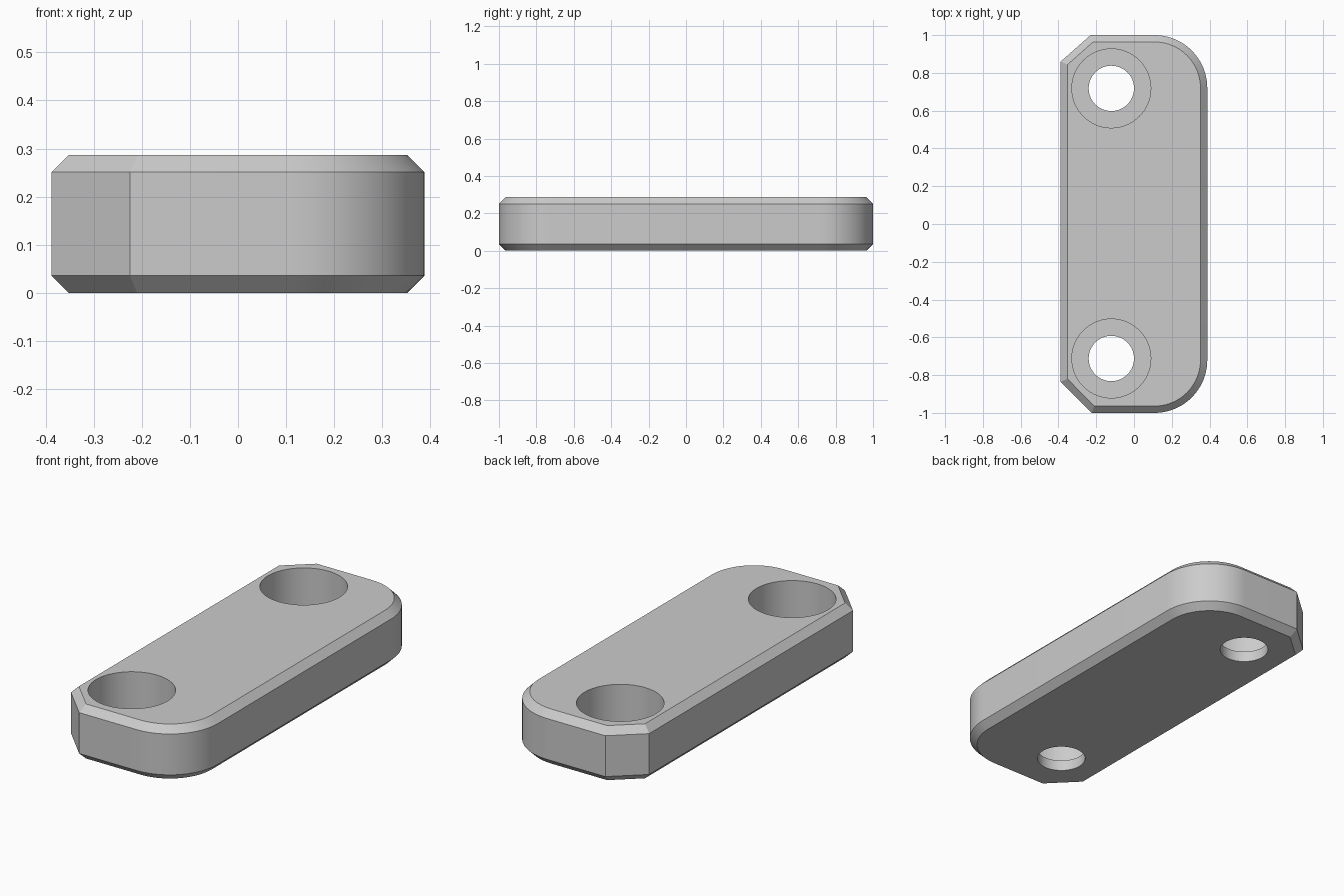
import bpy, bmesh, math
from mathutils import Vector

cube = bpy.data.objects.get("Cube")
if cube:
    bpy.data.objects.remove(cube, do_unlink=True)

HEIGHT, CHAMFER = 0.287, 0.036
CORNER_R, STEPS = 0.28, 20
BORE_R, HOLE_R, BORE_FLOOR = 0.209, 0.12, 0.057

grey = bpy.data.materials.new("light grey")
grey.use_nodes = True
grey.diffuse_color = (0.6, 0.6, 0.6, 1)
grey.node_tree.nodes["Principled BSDF"].inputs["Base Color"].default_value = (0.6, 0.6, 0.6, 1)


def arc(cx, cy, start):
    """Quarter circle, counter-clockwise from the start angle in degrees."""
    angles = [math.radians(start + 90 * i / STEPS) for i in range(STEPS + 1)]
    return [Vector((cx + CORNER_R * math.cos(a), cy + CORNER_R * math.sin(a))) for a in angles]


def inset(points, d):
    """Move every edge of a counter-clockwise outline inward by d."""
    result = []
    for i, p in enumerate(points):
        e1 = (p - points[i - 1]).normalized()
        e2 = (points[(i + 1) % len(points)] - p).normalized()
        n1, n2 = Vector((-e1.y, e1.x)), Vector((-e2.y, e2.x))
        result.append(p + (n1 + n2) * d / (1 + n1.dot(n2)))
    return result


def loft(name, rings):
    """Closed solid through stacked (outline, z) rings."""
    bm = bmesh.new()
    loops = [[bm.verts.new((p.x, p.y, z)) for p in pts] for pts, z in rings]
    for low, high in zip(loops, loops[1:]):
        for i in range(len(low)):
            j = (i + 1) % len(low)
            bm.faces.new((low[i], low[j], high[j], high[i]))
    bm.faces.new(loops[0][::-1])
    bm.faces.new(loops[-1])
    mesh = bpy.data.meshes.new(name)
    bm.to_mesh(mesh)
    bm.free()
    mesh.materials.append(grey)
    obj = bpy.data.objects.new(name, mesh)
    bpy.context.collection.objects.link(obj)
    return obj


def circle(cx, cy, r, n=64):
    return [Vector((cx + r * math.cos(math.tau * i / n), cy + r * math.sin(math.tau * i / n)))
            for i in range(n)]


# Plate: rounded on the left side, clipped corners on the right side
outline = ([Vector((-0.225, -1))]
           + arc(0.388 - CORNER_R, CORNER_R - 1, -90)
           + arc(0.388 - CORNER_R, 1 - CORNER_R, 0)
           + [Vector((-0.23, 1)), Vector((-0.388, 0.86)), Vector((-0.388, -0.835))])
inner = inset(outline, CHAMFER)
plate = loft("mounting_plate", [(inner, 0), (outline, CHAMFER),
                                (outline, HEIGHT - CHAMFER), (inner, HEIGHT)])
bpy.context.view_layer.objects.active = plate

# Counterbored screw holes, cut with stepped plugs
for name, y in (("front", -0.712), ("back", 0.718)):
    narrow, wide = circle(-0.12, y, HOLE_R), circle(-0.12, y, BORE_R)
    cutter = loft(name + "_hole_cutter", [(narrow, -0.1), (narrow, BORE_FLOOR),
                                          (wide, BORE_FLOOR), (wide, HEIGHT + 0.1)])
    cutter.hide_render = True
    cut = plate.modifiers.new(name + "_hole", 'BOOLEAN')
    cut.operation = 'DIFFERENCE'
    cut.solver = 'EXACT'
    cut.object = cutter
    bpy.ops.object.modifier_apply(modifier=cut.name)
    bpy.data.objects.remove(cutter, do_unlink=True)

# Smooth walls, crisp chamfers
for obj in bpy.context.selected_objects:
    obj.select_set(False)
plate.select_set(True)
bpy.ops.object.shade_smooth_by_angle(angle=math.radians(25))
